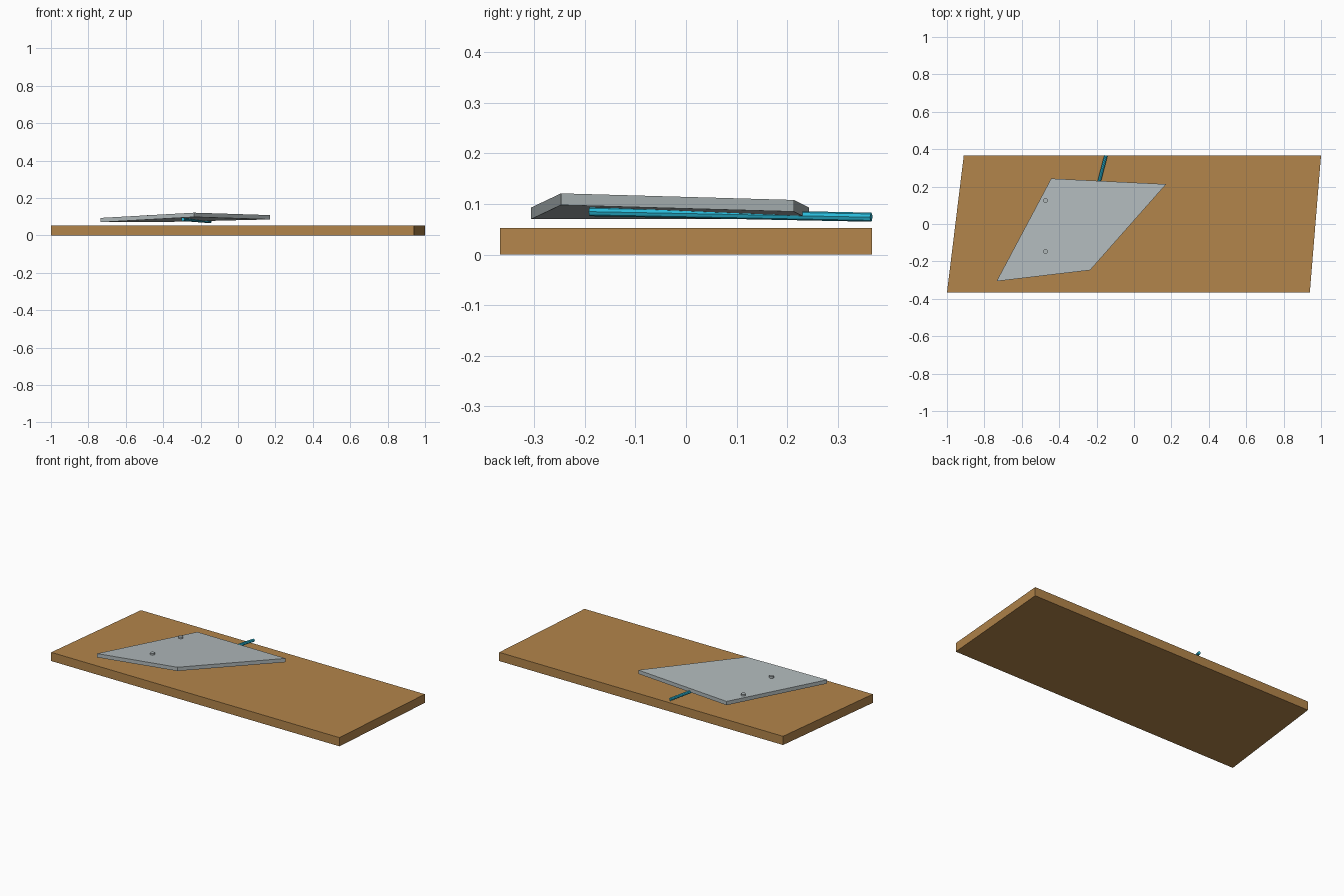
import bpy, bmesh
from mathutils import Vector

if "Cube" in bpy.data.objects:
    bpy.data.objects.remove(bpy.data.objects["Cube"])


def material(name, rgb):
    m = bpy.data.materials.new(name)
    m.diffuse_color = (*rgb, 1)
    m.use_nodes = True
    m.node_tree.nodes["Principled BSDF"].inputs["Base Color"].default_value = m.diffuse_color
    return m


wood = material("tan wood", (0.45, 0.235, 0.07))
metal = material("pale grey metal", (0.44, 0.49, 0.50))
cyan = material("cyan rod", (0.022, 0.48, 0.68))


def slab(name, top, thickness, mat):
    """Solid from a four-cornered top outline, dropped by thickness."""
    bm = bmesh.new()
    t = [bm.verts.new(p) for p in top]
    b = [bm.verts.new((x, y, z - thickness)) for x, y, z in top]
    bm.faces.new(t)
    bm.faces.new(b[::-1])
    n = len(t)
    for i in range(n):
        j = (i + 1) % n
        bm.faces.new((t[i], b[i], b[j], t[j]))
    bmesh.ops.recalc_face_normals(bm, faces=bm.faces)
    me = bpy.data.meshes.new(name)
    bm.to_mesh(me)
    bm.free()
    me.materials.append(mat)
    ob = bpy.data.objects.new(name, me)
    bpy.context.collection.objects.link(ob)
    return ob


def rod(name, a, b, radius, sides, mat):
    """Cylinder running between two points."""
    a, b = Vector(a), Vector(b)
    bpy.ops.mesh.primitive_cylinder_add(vertices=sides, radius=radius,
                                        depth=(b - a).length, location=(a + b) / 2)
    ob = bpy.context.object
    ob.name = name
    ob.rotation_euler = (b - a).to_track_quat('Z', 'Y').to_euler()
    ob.data.materials.append(mat)
    return ob


# skewed wooden board
H = 0.053
slab("base_board", [(-1, -0.367, H), (0.94, -0.367, H), (1, 0.367, H), (-0.91, 0.367, H)], H, wood)

# tilted, slightly twisted metal plate
slab("tilted_plate", [(-0.735, -0.306, 0.093), (-0.235, -0.247, 0.121),
                      (0.172, 0.213, 0.108), (-0.443, 0.243, 0.093)], 0.023, metal)

# rod propping the plate from beneath
rod("prop_rod", (-0.295, -0.19, 0.085), (-0.15, 0.366, 0.074), 0.009, 8, cyan)

# small studs along the low edge
for i, (y, top) in enumerate([(-0.147, 0.108), (0.125, 0.104)]):
    rod(f"stud_{i + 1}", (-0.473, y, 0.085), (-0.473, y, top), 0.013, 12, metal)
